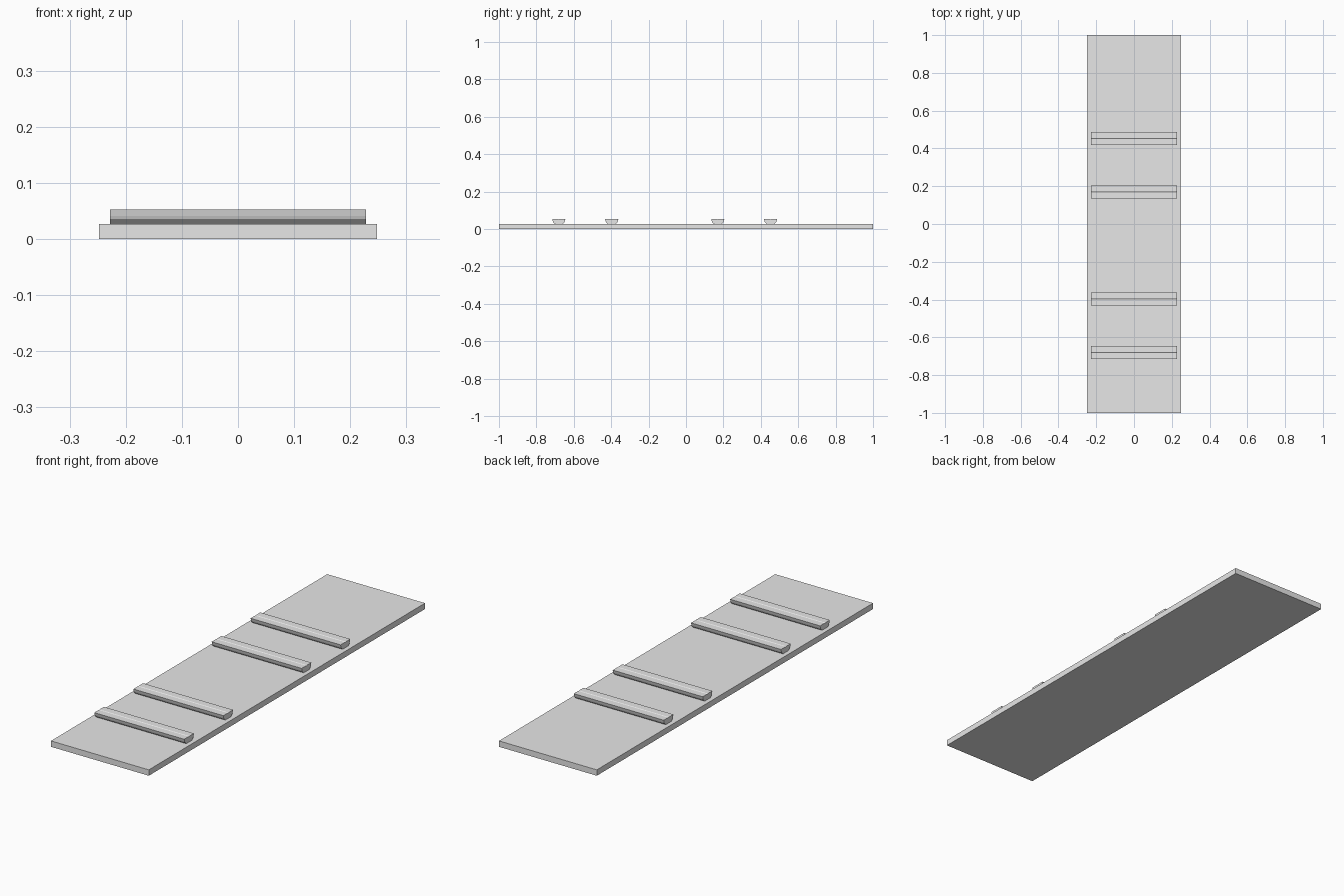
import bpy
import bmesh

cube = bpy.data.objects.get("Cube")
if cube:
    bpy.data.objects.remove(cube, do_unlink=True)

# Single plain grey
grey = bpy.data.materials.new("plain grey")
grey.use_nodes = True
colour = (0.8, 0.8, 0.8, 1)
grey.diffuse_color = colour
grey.node_tree.nodes["Principled BSDF"].inputs["Base Color"].default_value = colour


def extrude_along_x(name, profile, half_length, y=0):
    """Make a solid bar by sweeping a (y, z) outline across x."""
    bm = bmesh.new()
    outline = [bm.verts.new((-half_length, py, pz)) for py, pz in profile]
    cap = bm.faces.new(outline)
    swept = bmesh.ops.extrude_face_region(bm, geom=[cap], use_keep_orig=True)
    verts = [v for v in swept["geom"] if isinstance(v, bmesh.types.BMVert)]
    bmesh.ops.translate(bm, verts=verts, vec=(2 * half_length, 0, 0))
    bmesh.ops.recalc_face_normals(bm, faces=bm.faces)
    mesh = bpy.data.meshes.new(name)
    bm.to_mesh(mesh)
    bm.free()
    mesh.materials.append(grey)
    obj = bpy.data.objects.new(name, mesh)
    obj.location.y = y
    bpy.context.collection.objects.link(obj)
    return obj


# Flat board
board_top = 0.027
extrude_along_x("board", [(-1, 0), (1, 0), (1, board_top), (-1, board_top)], 0.248)

# Cross cleats: undercut sides, with a fine groove along the top
half = [(0.02, board_top), (0.03, 0.036), (0.032, 0.041), (0.035, 0.053), (0.003, 0.053)]
cleat_profile = half + [(0, 0.051)] + [(-y, z) for y, z in reversed(half)]
for i, y in enumerate((-0.68, -0.397, 0.17, 0.452)):
    extrude_along_x(f"cleat_{i + 1}", cleat_profile, 0.228, y)
